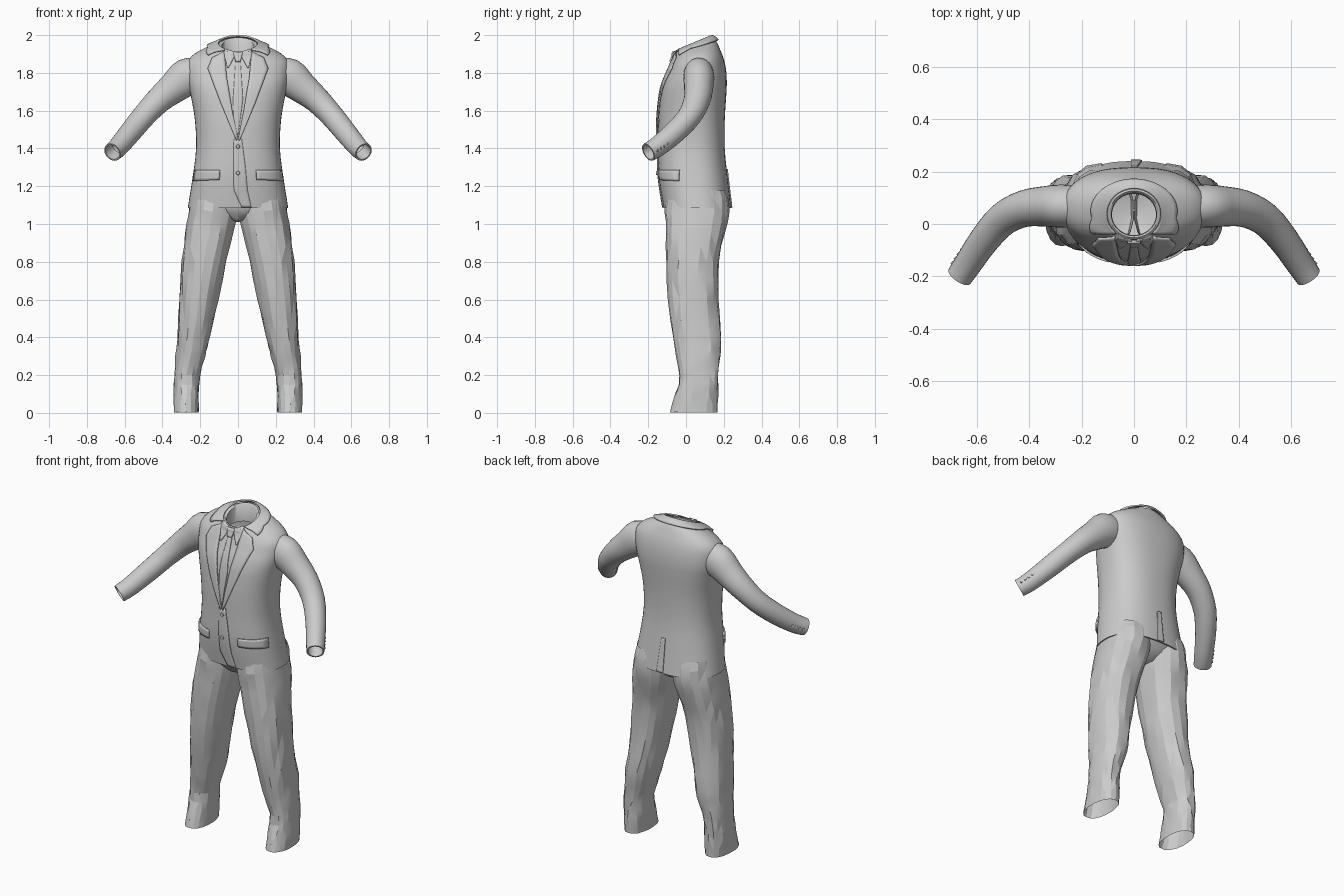
import bpy, bmesh, random
from math import sin, cos, pi, radians
from mathutils import Vector
from mathutils.bvhtree import BVHTree

if "Cube" in bpy.data.objects:
    bpy.data.objects.remove(bpy.data.objects["Cube"])

random.seed(4)


def finish(name, bm, angle=40, mirror=False, thick=0, flat=False):
    bmesh.ops.recalc_face_normals(bm, faces=bm.faces)
    me = bpy.data.meshes.new(name)
    bm.to_mesh(me)
    bm.free()
    ob = bpy.data.objects.new(name, me)
    bpy.context.collection.objects.link(ob)
    if thick:
        m = ob.modifiers.new("thickness", 'SOLIDIFY')
        m.thickness, m.offset = thick, 0
    if mirror:
        ob.modifiers.new("mirror", 'MIRROR').use_clip = False
    if not flat:
        bpy.ops.object.select_all(action='DESELECT')
        ob.select_set(True)
        bpy.context.view_layer.objects.active = ob
        bpy.ops.object.shade_smooth_by_angle(angle=radians(angle))
    return ob


def grid(rings, closed=True):
    bm = bmesh.new()
    vs = [[bm.verts.new(p) for p in r] for r in rings]
    n = len(vs[0])
    for a, b in zip(vs, vs[1:]):
        for i in range(n if closed else n - 1):
            j = (i + 1) % n
            bm.faces.new((a[i], a[j], b[j], b[i]))
    return bm


def smooth_rows(rows, k):
    """Catmull-Rom interpolation between rows of numbers."""
    out = []
    for i in range(len(rows) - 1):
        p = [rows[max(0, min(len(rows) - 1, i + d))] for d in (-1, 0, 1, 2)]
        for s in range(k):
            t = s / k
            out.append([b + .5 * t * (c - a + t * (2*a - 5*b + 4*c - d + t * (3*(b - c) + d - a)))
                        for a, b, c, d in zip(*p)])
    return out + [list(rows[-1])]


def spow(v, e):
    return abs(v) ** e * (1 if v >= 0 else -1)


def body_point(row, th, grow=0):
    z, hw, yf, yb, n, tilt = row
    cy, ry = (yf + yb) / 2, (yb - yf) / 2 + grow
    y = -ry * spow(cos(th), 2 / n)
    return Vector(((hw + grow) * spow(sin(th), 2 / n), cy + y, z + tilt * y + grow * .6))


# jacket body: height, half width, front, back, squareness, tilt
rows = smooth_rows([
    (1.085, .266, -.120, .240, 2.4, 0), (1.25, .240, -.145, .220, 2.4, 0),
    (1.40, .222, -.147, .205, 2.4, 0), (1.55, .228, -.147, .205, 2.4, 0),
    (1.68, .250, -.135, .213, 2.5, 0), (1.75, .265, -.118, .216, 2.5, 0),
    (1.81, .272, -.096, .212, 2.4, .05), (1.86, .268, -.078, .200, 2.3, .1),
    (1.90, .230, -.062, .183, 2.2, .15), (1.93, .168, -.060, .165, 2.0, .25),
    (1.943, .120, -.058, .146, 2.0, .36), (1.95, .094, -.052, .126, 2.0, .42)], 3)
hem = [(1.13, .250, -.10, .215, 2.4, 0), (1.085, .258, -.112, .232, 2.4, 0)]
neck = [(1.945, .086, -.045, .118, 2, .42), (1.86, .084, -.042, .115, 2, .2)]
N = 48
bm = grid([[body_point(r, 2 * pi * i / N) for i in range(N)] for r in hem + rows + neck])
bmesh.ops.recalc_face_normals(bm, faces=bm.faces)
tree = BVHTree.FromBMesh(bm)
finish("jacket_body", bm, 50)


def on_body(x, z, off, side=-1):
    hit, nor, _, _ = tree.ray_cast(Vector((x, side, z)), Vector((0, -side, 0)))
    if hit is None or (hit.y - .05) * side < 0:
        hit, nor, _, _ = tree.find_nearest(Vector((x, .04 + side * .12, z)))
    if nor.y * side < 0:
        nor = -nor
    return hit + nor * off


def along(line, t):
    f = t * (len(line) - 1)
    i = min(int(f), len(line) - 2)
    return Vector(line[i]).lerp(Vector(line[i + 1]), f - i)


def patch(name, a, b, off, thick=.006, side=-1, mirror=False, rows=18, cols=5):
    """Cloth piece between two (x, z) edge lines, laid on the jacket."""
    pts = []
    for r in range(rows + 1):
        p, q = along(a, r / rows), along(b, r / rows)
        pts.append([on_body(*p.lerp(q, c / cols), off, side) for c in range(cols + 1)])
    return finish(name, grid(pts, False), 40, mirror, thick)


# lapels, shirt collar and tie
patch("lapel", [(.072, 1.91), (.058, 1.77), (.03, 1.6), (0, 1.45)],
      [(.135, 1.875), (.158, 1.82), (.09, 1.64), (.008, 1.44)], .008, .008, mirror=True)
patch("shirt_collar", [(.006, 1.905), (.028, 1.865), (.05, 1.825)],
      [(.07, 1.93), (.072, 1.89), (.056, 1.825)], .007, .006, mirror=True)
patch("tie_blade", [(-.012, 1.87), (-.026, 1.66), (-.02, 1.47)],
      [(.012, 1.87), (.026, 1.66), (.0, 1.47)], .004, .006)
patch("tie_knot", [(-.024, 1.905), (-.013, 1.855)], [(.024, 1.905), (.013, 1.855)], .010, .014, rows=5)

# front closing edge, pocket flaps, back vent
patch("front_edge", [(-.022, 1.45), (-.025, 1.3), (-.022, 1.18), (.02, 1.088)],
      [(.02, 1.45), (.04, 1.3), (.05, 1.18), (.07, 1.088)], .003, .006)
patch("pocket_flap", [(.095, 1.285), (.097, 1.235)], [(.225, 1.285), (.230, 1.228)], .005, .008,
      mirror=True, rows=4, cols=8)
patch("back_vent", [(-.012, 1.29), (-.012, 1.088)], [(.012, 1.29), (.03, 1.088)], .003, .006, side=1)


# jacket collar: folded band around the neck
def row_at(f):
    i = min(int(f), len(rows) - 2)
    return [a + (b - a) * (f - i) for a, b in zip(rows[i], rows[i + 1])]


top = len(rows) - 1
band = []
for i in range(41):
    th = radians(42 + 276 * i / 40)
    open_ = min(1, (min(th, 2 * pi - th) - radians(42)) / .6)
    lo = top - 8.5 + 3.2 * open_
    band.append([body_point(row_at(lo + (top - lo) * j / 6), th, .009) for j in range(7)])
finish("jacket_collar", grid(band, False), 50, thick=.009)

# sleeves: centre line and radii (sideways, upright)
path = smooth_rows([
    (.20, .066, 1.795, .075, .085), (.27, .068, 1.777, .082, .100), (.34, .067, 1.722, .077, .084),
    (.42, .058, 1.655, .070, .070), (.50, .018, 1.57, .064, .062), (.57, -.06, 1.485, .058, .059),
    (.63, -.148, 1.412, .053, .054), (.665, -.2, 1.380, .050, .050)], 3)
rings = []
n = len(path)


def sleeve_ring(i, grow=0):
    t = (Vector(path[min(i + 1, n - 1)][:3]) - Vector(path[max(i - 1, 0)][:3])).normalized()
    h = t.cross(Vector((0, 0, 1))).normalized()
    v = h.cross(t)
    x, y, z, a, b = path[i]
    return [Vector((x, y, z)) + h * (a + grow) * cos(2 * pi * k / 24) + v * (b + grow) * sin(2 * pi * k / 24)
            for k in range(24)]


rings = [sleeve_ring(i) for i in range(n)] + [sleeve_ring(n - 1, -.008), sleeve_ring(n - 4, -.012)]
finish("sleeve", grid(rings), 50, mirror=True)


def button(name, pos, direction, r, mirror=False):
    bm = bmesh.new()
    bmesh.ops.create_cone(bm, cap_ends=True, segments=12, radius1=r, radius2=r * .8, depth=.008)
    bm.transform(direction.to_track_quat('Z', 'Y').to_matrix().to_4x4())
    bmesh.ops.translate(bm, verts=bm.verts, vec=pos)
    finish(name, bm, 30, mirror)


# jacket and cuff buttons
for z in (1.41, 1.27):
    button("front_button", on_body(.0, z, .008), Vector((0, -1, 0)), .011)
for k in range(4):
    c = Vector((.655, -.185, 1.389)).lerp(Vector((.62, -.133, 1.424)), k / 3)
    d = Vector((.7, .7, 0))
    button("cuff_button", c + d * .053, d, .008, True)

# trousers: height, inner x, outer x, front, back
leg = smooth_rows([
    (1.18, 0, .245, -.095, .21), (1.07, .002, .262, -.112, .228), (.95, .025, .28, -.106, .205),
    (.8, .06, .298, -.105, .174), (.6, .102, .309, -.095, .17), (.4, .15, .323, -.07, .188),
    (.3, .175, .331, -.052, .182), (.2, .202, .338, -.034, .171), (.1, .208, .341, -.055, .17),
    (.003, .208, .340, -.085, .166)], 2)
S = 18
rings = []
for i, (z, xi, xo, yf, yb) in enumerate(leg):
    ring = []
    for k in range(S):
        th = 2 * pi * k / S
        j = .004 if 0 < i < len(leg) - 1 else .001
        ring.append((max(0, (xi + xo) / 2 + (xo - xi) / 2 * spow(sin(th), .85) + random.uniform(-j, j)),
                     (yf + yb) / 2 - (yb - yf) / 2 * spow(cos(th), .88) + random.uniform(-j, j),
                     max(0, z + random.uniform(-j, j))))
    rings.append(ring)
bm = grid(rings)
bmesh.ops.triangulate(bm, faces=bm.faces)
finish("trouser_leg", bm, mirror=True, angle=14)

# seat filling between the legs under the jacket
seat = [(1.20, .23, -.09, .20, 2.4, 0), (1.10, .245, -.10, .215, 2.4, 0), (1.06, .20, -.085, .19, 2.3, 0),
        (1.02, .08, -.05, .14, 2, 0), (1.01, .005, .04, .06, 2, 0)]
finish("trouser_seat", grid([[body_point(r, 2 * pi * i / 24) for i in range(24)] for r in seat]))
